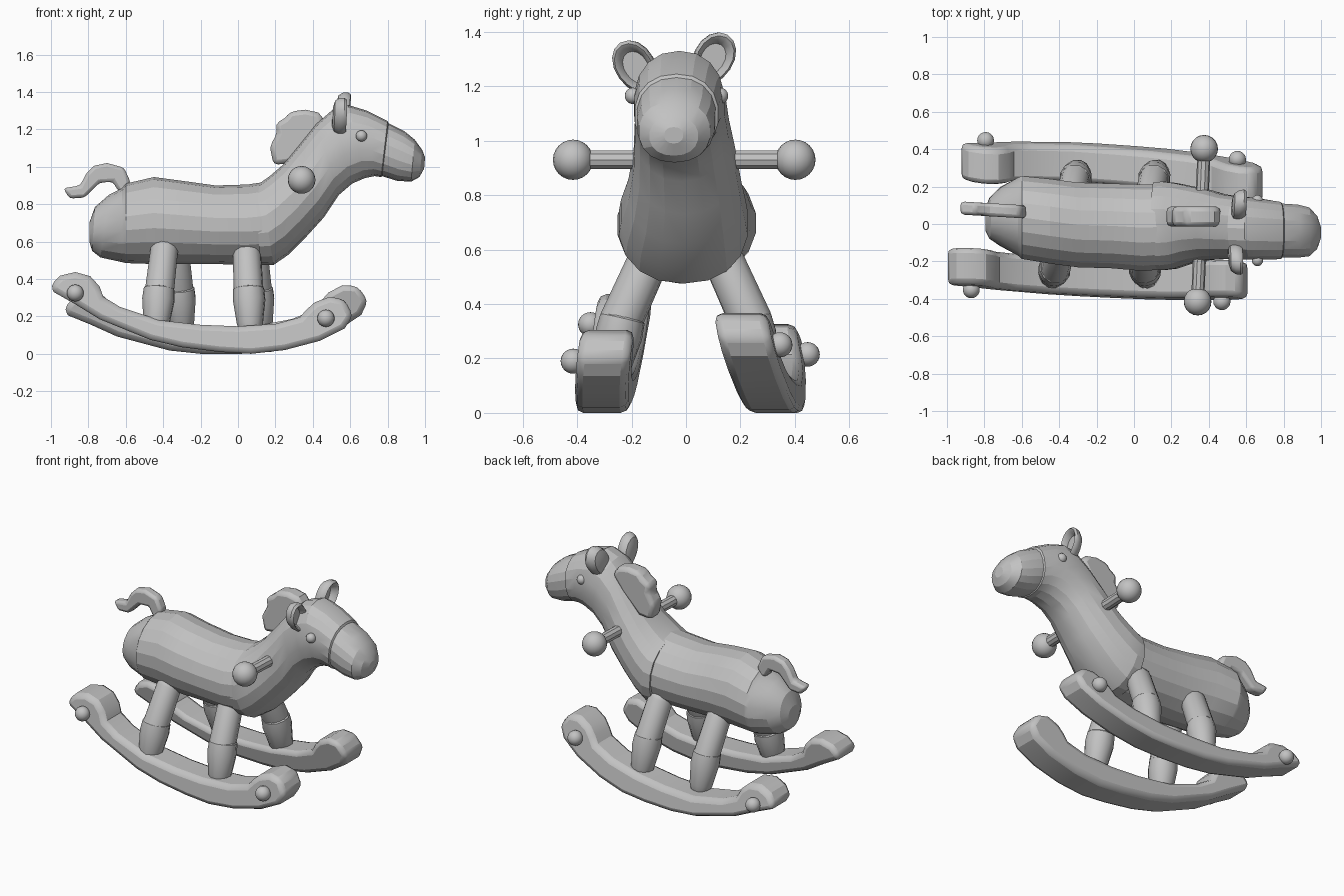
import bpy, bmesh
from math import cos, sin, pi, radians, copysign
from mathutils import Vector, Matrix

cube = bpy.data.objects.get("Cube")
if cube:
    bpy.data.objects.remove(cube)

mat = bpy.data.materials.new("plain grey")
mat.use_nodes = True
GREY = (0.54, 0.54, 0.54, 1)
mat.diffuse_color = GREY
mat.node_tree.nodes["Principled BSDF"].inputs["Base Color"].default_value = GREY


def finish(bm, name, angle=20, bevel=0.0):
    bmesh.ops.recalc_face_normals(bm, faces=bm.faces)
    mesh = bpy.data.meshes.new(name)
    bm.to_mesh(mesh)
    bm.free()
    mesh.materials.append(mat)
    obj = bpy.data.objects.new(name, mesh)
    bpy.context.collection.objects.link(obj)
    bpy.ops.object.select_all(action='DESELECT')
    obj.select_set(True)
    bpy.context.view_layer.objects.active = obj
    bpy.ops.object.shade_smooth_by_angle(angle=radians(angle))
    if bevel:
        mod = obj.modifiers.new("soft edges", 'BEVEL')
        mod.width = bevel
        mod.segments = 2
        mod.limit_method = 'ANGLE'
        mod.angle_limit = radians(40)
    return obj


def skin(bm, rings):
    """Join vertex rings into a closed tube."""
    loops = [[bm.verts.new(p) for p in ring] for ring in rings]
    n = len(loops[0])
    for a, b in zip(loops, loops[1:]):
        for i in range(n):
            j = (i + 1) % n
            bm.faces.new((a[i], a[j], b[j], b[i]))
    bm.faces.new(loops[0])
    bm.faces.new(loops[-1][::-1])


def trunk(name, sections, power=1.0, n=18):
    """Sections: top x, top z, bottom x, bottom z, half width, y centre."""
    def soften(v):
        return copysign(abs(v) ** power, v)
    rings = []
    for tx, tz, bx, bz, hw, yc in sections:
        mid = Vector(((tx + bx) / 2, yc, (tz + bz) / 2))
        up = Vector(((tx - bx) / 2, 0, (tz - bz) / 2))
        rings.append([mid + up * soften(cos(2 * pi * i / n))
                      + Vector((0, hw * soften(sin(2 * pi * i / n)), 0)) for i in range(n)])
    bm = bmesh.new()
    skin(bm, rings)
    return finish(bm, name, 18)


def rod(name, a, b, stations, n=12):
    """Turned rod from a to b; stations are (fraction along, radius)."""
    a, b = Vector(a), Vector(b)
    rot = (b - a).to_track_quat('Z', 'Y')
    rings = [[a.lerp(b, t) + rot @ Vector((r * cos(2 * pi * i / n), r * sin(2 * pi * i / n), 0))
              for i in range(n)] for t, r in stations]
    bm = bmesh.new()
    skin(bm, rings)
    return finish(bm, name, 35)


def ball(name, pos, r):
    bm = bmesh.new()
    bmesh.ops.create_uvsphere(bm, u_segments=20, v_segments=12, radius=r,
                              matrix=Matrix.Translation(pos))
    return finish(bm, name, 40)


def plate(name, outline, place, bevel, angle=30):
    """Extrude an x-z outline; place(x, z, side) gives the final point."""
    bm = bmesh.new()
    skin(bm, [[place(x, z, s) for x, z in outline] for s in (-1, 1)])
    return finish(bm, name, angle, bevel)


# Barrel body with rounded rump
trunk("body", [
    (-.795, .70, -.795, .60, .06, .025), (-.765, .785, -.78, .55, .11, .03),
    (-.69, .85, -.735, .515, .16, .04), (-.62, .885, -.62, .49, .212, .04),
    (-.60, .91, -.60, .485, .225, .035), (-.45, .945, -.45, .48, .23, .015),
    (-.30, .925, -.30, .48, .23, -.005), (-.12, .90, -.12, .48, .23, -.01),
    (.05, .905, .05, .475, .235, -.02), (.15, .92, .17, .48, .23, -.015)])

# Neck, head and stepped muzzle
trunk("neck_and_head", [
    (.09, .90, .12, .475, .235, -.01), (.12, .915, .19, .475, .24, -.01),
    (.17, .95, .27, .53, .232, -.01), (.24, 1.01, .36, .62, .21, -.005),
    (.33, 1.12, .46, .73, .19, -.005), (.42, 1.23, .54, .85, .175, -.015),
    (.50, 1.30, .61, .91, .17, -.02), (.59, 1.33, .68, .94, .168, -.025),
    (.69, 1.30, .73, .95, .162, -.03), (.80, 1.245, .765, .945, .155, -.035),
    (.805, 1.232, .77, .95, .146, -.035), (.89, 1.19, .85, .925, .144, -.038),
    (.945, 1.145, .925, .92, .132, -.042), (.985, 1.09, .97, .945, .09, -.045),
    (1.0, 1.05, .995, .99, .035, -.045)], .9)

# Mane and tail plates
plate("mane", [(.19, 1.01), (.17, 1.11), (.21, 1.18), (.20, 1.23), (.25, 1.26), (.28, 1.295),
               (.36, 1.305), (.43, 1.29), (.47, 1.24), (.40, 1.14), (.28, 1.02)],
      lambda x, z, s: (x, .04 + s * .053, z), .025)
plate("tail", [(-.935, .885), (-.845, .90), (-.81, .965), (-.77, 1.005), (-.70, 1.02),
               (-.61, .995), (-.575, .92), (-.60, .86), (-.64, .87), (-.67, .92),
               (-.74, .915), (-.82, .835), (-.90, .83)],
      lambda x, z, s: (x, .075 - .06 * (x + .75) + s * .035, z), .018)

# Cupped ears facing forward, leaning outward
for side, base, tip in ((1, (.56, .045, 1.205), (.575, .15, 1.39)),
                        (-1, (.545, -.125, 1.175), (.555, -.24, 1.36))):
    base, tip = Vector(base), Vector(tip)
    mid, up = (base + tip) / 2, (tip - base) / 2
    across = Vector((0, up.z, -up.y)).normalized() * .072
    out = Vector((1, .15 * side, 0)).normalized()
    rings = []
    for scale, depth in ((.5, -.045), (.85, -.035), (1, -.01), (1, .015), (.88, .03), (.74, .02), (.6, -.01)):
        rings.append([mid + out * depth + up * scale * cos(i * pi / 8)
                      + across * scale * sin(i * pi / 8) * (1 + .1 * cos(i * pi / 8))
                      for i in range(16)])
    bm = bmesh.new()
    skin(bm, rings)
    finish(bm, ("left" if side > 0 else "right") + "_ear", 35)

# Eyes
ball("left_eye", (.66, .125, 1.165), .03)
ball("right_eye", (.66, -.195, 1.165), .03)

# Handle bar with end knobs
left_knob, right_knob = (.375, .402, .93), (.34, -.415, .93)
rod("handle_bar", right_knob, left_knob, [(0, .035), (1, .035)], 10)
ball("left_handle_knob", left_knob, .074)
ball("right_handle_knob", right_knob, .074)

# Splayed legs, each with a separate, steeper hoof
LEG = [(0, .05), (.06, .068), (.15, .076), (1, .08)]
HOOF = [(0, .07), (.06, .084), (.3, .088), (.85, .07), (1, .055)]
for name, side, top_x, foot_x in (("left_rear", 1, -.34, -.30), ("left_front", 1, .08, .12),
                                  ("right_rear", -1, -.39, -.44), ("right_front", -1, .045, .065)):
    knee_x = top_x * .4 + foot_x * .6
    knee = (knee_x, side * .24, .335)
    rod(name + "_leg", (top_x, side * .125, .59), knee, LEG)
    rod(name + "_hoof", (knee_x, side * .23, .36), (foot_x, side * .285, .12), HOOF)

# Curved runners with scrolled ends, leaning outward at the bottom
RUNNER = [(-1.005, .365), (-.95, .418), (-.87, .437), (-.79, .415), (-.74, .36), (-.72, .305),
          (-.63, .25), (-.42, .18), (-.2, .155), (0, .147), (.2, .16), (.33, .195), (.365, .235),
          (.41, .275), (.49, .305), (.57, .29), (.615, .205), (.57, .135), (.44, .07), (.25, .02),
          (.07, 0), (-.1, .01), (-.3, .035), (-.47, .075), (-.74, .185), (-.87, .265), (-.985, .33)]
PIVOT_X, PIVOT_Z = -.2, .255


def runner_point(side, x, z, y):
    pitch, yaw, lean, gap = ((radians(7.25), -.07, .22, .288) if side > 0
                             else (0, -.035, .12, .275))
    dx, dz = x - PIVOT_X, z - PIVOT_Z
    px = PIVOT_X + dx * cos(pitch) - dz * sin(pitch)
    pz = PIVOT_Z + dx * sin(pitch) + dz * cos(pitch)
    if side > 0:
        px += .08
        pz -= .025
    py = side * (gap - lean * (pz - .2) + y) + yaw * dx
    return Vector((px, py, pz))


for side, word in ((1, "left"), (-1, "right")):
    plate(word + "_runner", RUNNER, lambda x, z, s: runner_point(side, x, z, s * .098), .03)
    ball(word + "_rear_runner_knob", runner_point(side, -.87, .325, .115), .045)
    ball(word + "_front_runner_knob", runner_point(side, .47, .19, .115), .046)
